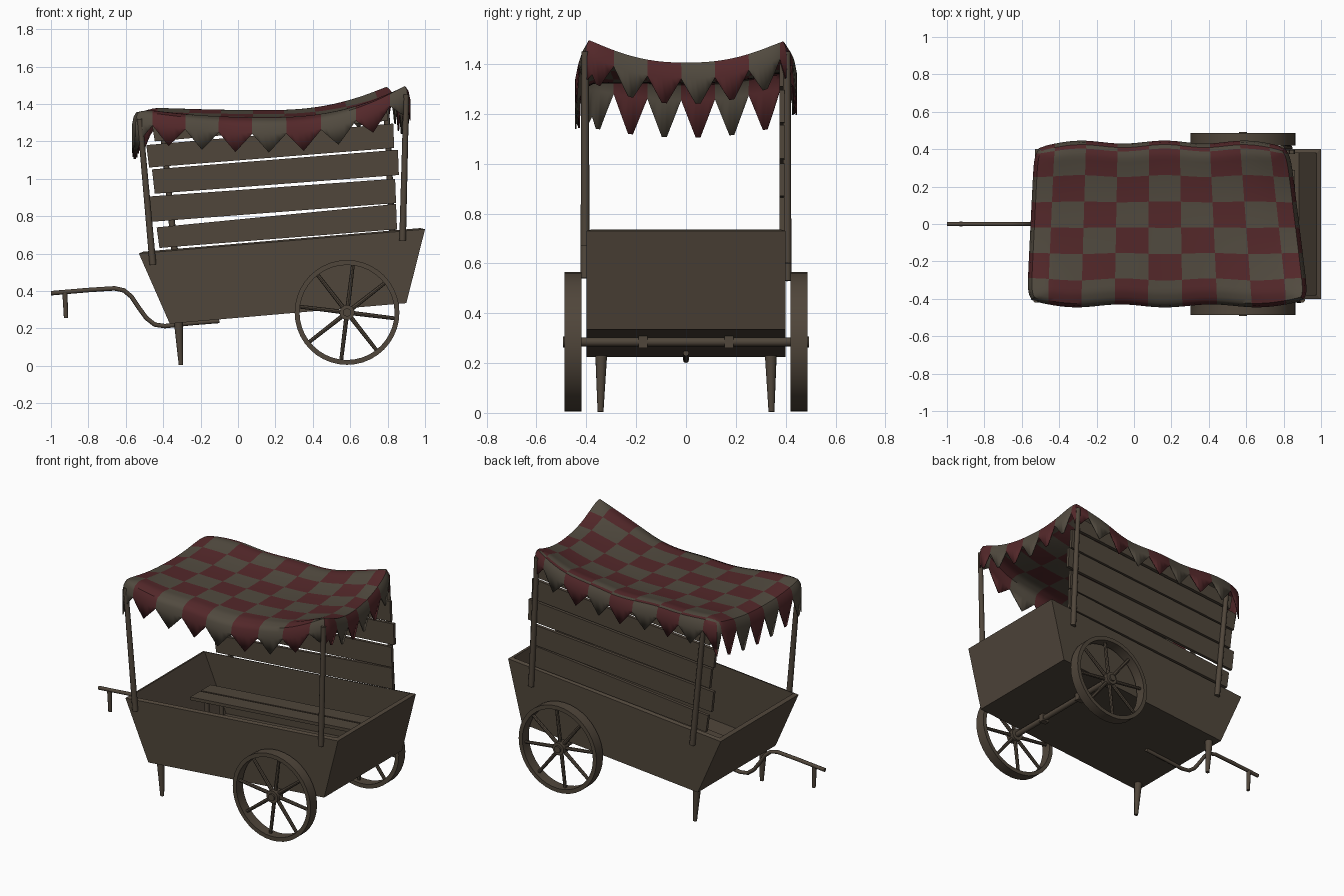
import bpy, bmesh, math
from mathutils import Vector

if "Cube" in bpy.data.objects:
    bpy.data.objects.remove(bpy.data.objects["Cube"])


def material(name, col):
    m = bpy.data.materials.new(name)
    m.diffuse_color = (*col, 1)
    m.use_nodes = True
    m.node_tree.nodes["Principled BSDF"].inputs["Base Color"].default_value = m.diffuse_color
    return m


WOOD = material("dark wood", (0.080, 0.061, 0.043))
CREAM = material("dull cream cloth", (0.083, 0.069, 0.050))
RED = material("faded red cloth", (0.088, 0.021, 0.023))


def finish(name, bm, mats=(WOOD,), smooth=False, recalc=True):
    if recalc:
        bmesh.ops.recalc_face_normals(bm, faces=bm.faces)
    me = bpy.data.meshes.new(name)
    bm.to_mesh(me)
    bm.free()
    for m in mats:
        me.materials.append(m)
    ob = bpy.data.objects.new(name, me)
    bpy.context.collection.objects.link(ob)
    if smooth:
        bpy.context.view_layer.objects.active = ob
        ob.select_set(True)
        bpy.ops.object.shade_smooth_by_angle(angle=math.radians(40))
        ob.select_set(False)
    return ob


def prism(name, pts, y0, y1, open_top=False):
    """Extrude an x-z outline from y0 to y1; the last edge of the outline is its top."""
    bm = bmesh.new()
    a = [bm.verts.new((x, y0, z)) for x, z in pts]
    b = [bm.verts.new((x, y1, z)) for x, z in pts]
    bm.faces.new(a)
    bm.faces.new(b[::-1])
    n = len(pts)
    faces = [bm.faces.new((a[i], b[i], b[(i + 1) % n], a[(i + 1) % n])) for i in range(n)]
    bmesh.ops.recalc_face_normals(bm, faces=bm.faces)
    if open_top:
        bm.faces.remove(faces[-1])
    return finish(name, bm, recalc=False)


def rod(name, p, q, r1, r2=None, sides=12):
    p, q = Vector(p), Vector(q)
    bm = bmesh.new()
    bmesh.ops.create_cone(bm, cap_ends=True, segments=sides, radius1=r1,
                          radius2=r1 if r2 is None else r2, depth=(q - p).length)
    rot = (q - p).to_track_quat('Z', 'Y')
    for v in bm.verts:
        v.co = rot @ v.co + (p + q) / 2
    return finish(name, bm, smooth=sides > 6)


# cart box, open at the top
body = prism("cart_box", [(-0.53, 0.60), (-0.365, 0.225), (0.90, 0.335), (1.0, 0.73)], -0.4, 0.4, True)
mod = body.modifiers.new("walls", 'SOLIDIFY')
mod.thickness, mod.offset, mod.use_even_offset = 0.022, -1, True

# bench inside the box
for k, y in enumerate((0.08, 0.19)):
    prism(f"bench_plank_{k}", [(-0.40, 0.458), (-0.40, 0.438), (0.86, 0.545), (0.86, 0.565)], y, y + 0.1)
for x in (-0.30, 0.75):
    for y in (0.11, 0.26):
        h = 0.475 + 0.085 * x
        rod("bench_leg", (x, y, h - 0.21), (x, y, h), 0.015)

# wheels
CX, CZ, R = 0.583, 0.285, 0.28


def ring(name, r0, r1, y0, y1, n=40):
    bm = bmesh.new()
    loops = []
    for i in range(n):
        t = 2 * math.pi * i / n
        loops.append([bm.verts.new((CX + r * math.cos(t), y, CZ + r * math.sin(t)))
                      for r, y in ((r0, y0), (r1, y0), (r1, y1), (r0, y1))])
    for i in range(n):
        a, b = loops[i], loops[(i + 1) % n]
        for k in range(4):
            bm.faces.new((a[k], a[(k + 1) % 4], b[(k + 1) % 4], b[k]))
    return finish(name, bm, smooth=True)


for s, side in ((-1, "front"), (1, "back")):
    ring(f"{side}_wheel_rim", R - 0.026, R, s * 0.42, s * 0.487)
    rod(f"{side}_wheel_hub", (CX, s * 0.425, CZ), (CX, s * 0.482, CZ), 0.04, sides=20)
    rod(f"{side}_axle_cap", (CX, s * 0.48, CZ), (CX, s * 0.493, CZ), 0.022)
    for k in range(8):
        t = math.radians(83 + 45 * k)
        d = Vector((math.cos(t), 0, math.sin(t)))
        c = Vector((CX, s * 0.453, CZ))
        rod(f"{side}_wheel_spoke", c + d * 0.03, c + d * (R - 0.015), 0.012, 0.010, 8)
    # axle bracket and leg
    prism("axle_bracket", [(0.555, 0.33), (0.555, 0.26), (0.605, 0.26), (0.605, 0.33)],
          s * 0.155, s * 0.19)
    rod(f"{side}_leg", (-0.305, s * 0.343, 0.004), (-0.32, s * 0.34, 0.25), 0.012, 0.025)
rod("axle", (CX, -0.48, CZ), (CX, 0.48, CZ), 0.018)

# pull handle: a bent bar with a small peg
cu = bpy.data.curves.new("pull_handle", 'CURVE')
cu.dimensions = '3D'
cu.bevel_depth, cu.bevel_resolution, cu.use_fill_caps = 0.012, 2, True
path = [(-0.1, 0.24), (-0.25, 0.228), (-0.39, 0.212), (-0.445, 0.22), (-0.49, 0.255), (-0.53, 0.31),
        (-0.57, 0.37), (-0.61, 0.403), (-0.66, 0.414), (-0.80, 0.405), (-1.0, 0.388)]
sp = cu.splines.new('POLY')
sp.points.add(len(path) - 1)
for pt, (x, z) in zip(sp.points, path):
    pt.co = (x, 0, z, 1)
cu.materials.append(WOOD)
bpy.context.collection.objects.link(bpy.data.objects.new("pull_handle", cu))
rod("handle_peg", (-0.92, 0, 0.255), (-0.925, 0, 0.39), 0.011, 0.014)

# canopy posts
for name, x0, z0, x1, z1, y in (("front_left_post", -0.455, 0.54, -0.525, 1.32, -0.405),
                                ("front_right_post", 0.88, 0.67, 0.90, 1.45, -0.405),
                                ("back_left_post", -0.33, 0.53, -0.41, 1.33, 0.405),
                                ("back_right_post", 0.83, 0.60, 0.79, 1.45, 0.405)):
    rod(name, (x0, y, z0), (x1, y, z1), 0.018, 0.015)

# crooked back slats: left x, low and high z; right x, low and high z
for k, (xa, a0, a1, xb, b0, b1) in enumerate(((-0.435, 0.63, 0.74, 0.85, 0.73, 0.865),
                                              (-0.475, 0.77, 0.905, 0.845, 0.87, 1.00),
                                              (-0.46, 0.92, 1.05, 0.86, 1.02, 1.155),
                                              (-0.49, 1.06, 1.18, 0.835, 1.165, 1.295),
                                              (-0.46, 1.20, 1.29, 0.80, 1.31, 1.40))):
    prism(f"back_slat_{k}", [(xa, a1), (xa + 0.015, a0), (xb, b0), (xb - 0.005, b1)], 0.375, 0.395)

# cloth canopy: sagging checked sheet with a pointed valance
NX, NY = 48, 42
HEIGHT = ((1.395, 1.34, 1.40), (1.325, 1.325, 1.38), (1.535, 1.425, 1.53))  # [x][y] nodes


def weights(t):
    p = abs(t) ** 2.3
    return (p if t < 0 else 0), 1 - p, (p if t > 0 else 0)


def sheet(i, j):
    u, v = 2 * i / NX - 1, 2 * j / NY - 1
    x = 0.165 + 0.695 * u - (0.05 * v * u if u > 0 else 0.02 * v * u)
    wu, wv = weights(u), weights(v)
    z = sum(wu[a] * wv[b] * HEIGHT[a][b] for a in range(3) for b in range(3))
    z -= 0.022 * (max(abs(u), abs(v), 0.88) - 0.88) / 0.12 + 0.02 * (u * v) ** 8
    y = 0.415 * v + 0.008 * v * math.cos(3 * math.pi * u)
    pull = 0.018 * (u * v) ** 10
    return Vector((x - math.copysign(pull, u), y - math.copysign(pull, v), z))


def red(i, j):
    """Alternating checks of 6 x 7 faces."""
    return ((i + 3) // 6 + (j + 1) // 7) % 2


bm = bmesh.new()
grid = [[bm.verts.new(sheet(i, j)) for j in range(NY + 1)] for i in range(NX + 1)]
for i in range(NX):
    for j in range(NY):
        bm.faces.new((grid[i][j], grid[i + 1][j], grid[i + 1][j + 1], grid[i][j + 1])).material_index = red(i, j)
edge = [(i, 0) for i in range(NX)] + [(NX, j) for j in range(NY)] \
    + [(i, NY) for i in range(NX, 0, -1)] + [(0, j) for j in range(NY, 0, -1)]
skirt = []
for i, j in edge:
    n = Vector(((i == NX) - (i == 0), (j == NY) - (j == 0), 0)).normalized()
    ph = ((i + 3) % 6) / 6 if j in (0, NY) else ((j + 1) % 7) / 7
    flag = min(1, (1 - abs(2 * ph - 1)) * (1 if j in (0, NY) else 7 / 6))
    tip = 0.15 if i == 0 else 0.10
    p = grid[i][j].co
    drops = ((0.012, 0.02), (0.02, 0.06), (0.02, 0.063 + tip * flag))
    skirt.append([grid[i][j]] + [bm.verts.new(p + n * o - Vector((0, 0, d))) for o, d in drops])
for k in range(len(edge)):
    a, b = skirt[k], skirt[(k + 1) % len(edge)]
    (i0, j0), (i1, j1) = edge[k], edge[(k + 1) % len(edge)]
    ci, cj = min(i0, i1, NX - 1), min(j0, j1, NY - 1)
    if j0 == j1:   # front and back sides
        par = ((ci + 3) // 6 + (cj > 0)) % 2
    else:          # the right side starts the next column of checks
        par = ((cj + 1) // 7 + (ci > 0)) % 2
    for r in range(3):
        bm.faces.new((a[r], a[r + 1], b[r + 1], b[r])).material_index = par
canopy = finish("cloth_canopy", bm, (CREAM, RED), smooth=True, recalc=False)
mod = canopy.modifiers.new("cloth thickness", 'SOLIDIFY')
mod.thickness, mod.offset = 0.006, 0
